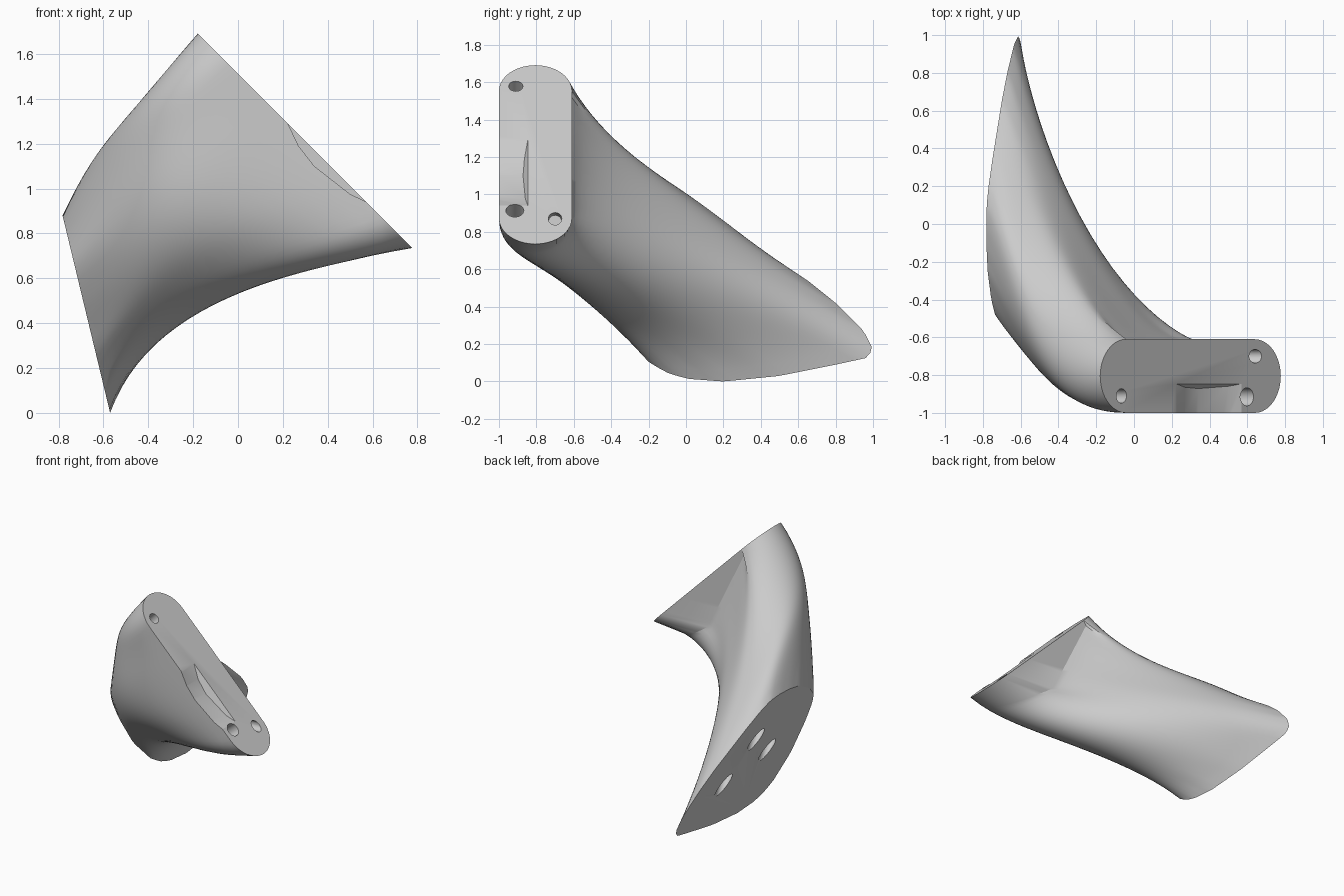
import bpy, bmesh, math
from mathutils import Vector

if "Cube" in bpy.data.objects:
    bpy.data.objects.remove(bpy.data.objects["Cube"])

grey = bpy.data.materials.new("plain_grey")
grey.use_nodes = True
grey.diffuse_color = (0.6, 0.6, 0.6, 1)
grey.node_tree.nodes["Principled BSDF"].inputs["Base Color"].default_value = (0.6, 0.6, 0.6, 1)

N, ROWS = 20, 22          # columns per side of the outline, rows along the sweep
UP = Vector((-1, 0, 1)).normalized()      # long direction of the rounded end plate
CENTER = Vector((0.299, -0.805, 1.213))
R, HALF = 0.195, 0.481


def make_object(name, bm):
    bmesh.ops.recalc_face_normals(bm, faces=bm.faces)
    mesh = bpy.data.meshes.new(name)
    bm.to_mesh(mesh)
    bm.free()
    mesh.materials.append(grey)
    obj = bpy.data.objects.new(name, mesh)
    bpy.context.collection.objects.link(obj)
    return obj


def resample(points, n):
    """n points evenly spaced along a polyline, without its last point."""
    pts = [Vector(p) for p in points]
    lengths = [(b - a).length for a, b in zip(pts, pts[1:])]
    out = []
    for i in range(n):
        d, k = sum(lengths) * i / n, 0
        while d > lengths[k]:
            d -= lengths[k]
            k += 1
        out.append(pts[k].lerp(pts[k + 1], d / lengths[k]))
    return out


def plate(along, y):
    return CENTER + UP * along + Vector((0, y, 0))


# Upper end: bottom arc, back side, top arc, front side
start = []
for i in range(N):
    a = math.pi * i / N
    start.append(plate(-HALF - R * math.sin(a), -R * math.cos(a)))
start += [plate(-HALF + 2 * HALF * i / N, R) for i in range(N)]
for i in range(N):
    a = math.pi * i / N
    start.append(plate(HALF + R * math.sin(a), R * math.cos(a)))
start += [plate(HALF - 2 * HALF * i / N, -R) for i in range(N)]

# Lower end outline as (y, z) on its slanted plane, in the same four runs
runs = [
    [(-.2, .105), (-.11, .05), (0, .015), (.2, 0), (.5, .03), (.8, .09), (.96, .125)],
    [(.96, .125), (1, .17), (.95, .27), (.8, .42), (.65, .54), (.5, .64)],
    [(.5, .64), (.35, .74), (.2, .83), (.1, .87), (0, .88), (-.12, .875), (-.25, .85)],
    [(-.25, .85), (-.4, .77), (-.48, .69), (-.49, .62), (-.45, .48), (-.35, .27), (-.2, .105)],
]


def foot(y, z):
    return Vector((-0.57 - 0.241 * z, y, z))


end = [foot(p.x, p.y) for run in runs for p in resample(run, N)]

# Sweep directions leaving the plate and reaching the foot, two keys per run
leave = [(-.58, 0, -.2), (-.45, .05, -.1), (-.3, .1, 0), (-.27, .17, -.17),
         (-.25, .2, -.3), (-.35, .05, -.4), (-.43, 0, -.38), (-.6, 0, -.4)]
arrive = [(-.2, .4, -.45), (-.15, .5, -.42), (-.1, .6, -.35), (-.15, .5, -.3),
          (-.2, .4, -.28), (-.2, .4, -.42), (-.22, .42, -.4), (-.33, .45, -.28)]


def keyed(keys, s):
    """Smooth closed curve through the keys."""
    k, t = int(2 * s), 2 * s - int(2 * s)
    a, b, c, d = (Vector(keys[(k + j) % len(keys)]) for j in (-1, 0, 1, 2))
    return b + 0.5 * t * (c - a + t * (2 * a - 5 * b + 4 * c - d + t * (3 * (b - c) + d - a)))


def column(i):
    s = i / N
    p = start[i]
    # flat panel behind the plate, ending in a slanted crease
    if s <= 1:
        p0 = p + Vector((-0.39 * s, 0, 0.01 * s - 0.16 * s * (1 - s)))
    elif s < 2:
        p0 = Vector((0.244, -0.61, 0.886)).lerp(Vector((-0.08, -0.61, 1.55)), s - 1)
    else:
        p0 = p
    p3 = end[i]
    p1, p2 = p0 + keyed(leave, s), p3 - keyed(arrive, s)
    pts = [p]
    for r in range(ROWS + 1):
        t = r / ROWS
        u = 1 - t
        pts.append(u**3 * p0 + 3 * u * u * t * p1 + 3 * u * t * t * p2 + t**3 * p3)
    return pts


points = [column(i) for i in range(4 * N)]
# Round the cross-sections, mostly midway between the two ends
for r in range(2, ROWS + 1):
    t = (r - 1) / ROWS
    weight = 8 * (t * (1 - t)) ** 2
    for _ in range(12):
        ring = [c[r] for c in points]
        for i, c in enumerate(points):
            average = (ring[i - 1] + ring[(i + 1) % len(ring)]) / 2
            c[r] = ring[i].lerp(average, weight)

bm = bmesh.new()
cols = [[bm.verts.new(p) for p in c] for c in points]
for a, b in zip(cols, cols[1:] + cols[:1]):
    for r in range(ROWS + 1):
        bm.faces.new((a[r], b[r], b[r + 1], a[r + 1]))
bm.faces.new([c[0] for c in cols])
bm.faces.new([c[-1] for c in cols])
bmesh.ops.remove_doubles(bm, verts=bm.verts, dist=0.0005)
body = make_object("curved_body", bm)


# Cutters
def rod(name, point, direction, radius, depth):
    bm = bmesh.new()
    bmesh.ops.create_cone(bm, cap_ends=True, segments=24, radius1=radius, radius2=radius, depth=2 * depth)
    obj = make_object(name, bm)
    obj.matrix_world = Vector(direction).to_track_quat('Z', 'Y').to_matrix().to_4x4()
    obj.location = point
    return obj


cutters = [
    rod("upper_hole", (-.07, -.91, 1.575), (1, 0, 1), .038, .12),
    rod("lower_front_hole", (.6, -.915, .915), (1, 0, .8), .048, .15),
    rod("lower_back_hole", (.645, -.7, .87), (1, 0, .1), .036, .17),
]
for y, z in ((.18, .585), (-.01, .425), (.48, .34)):
    cutters.append(rod("foot_hole", foot(y, z), (-.28, .75, -.53), .042, .28))

# Shallow notch with a drafted inner wall
bm = bmesh.new()
profile = [(.22, 1.295), (.27, 1.19), (.34, 1.1), (.5, .975), (.57, .942), (.7, 1.1), (.45, 1.4)]
face = bm.faces.new([bm.verts.new((x, -1.1, z)) for x, z in profile])
side = bmesh.ops.extrude_face_region(bm, geom=[face])["geom"]
for v in side:
    if isinstance(v, bmesh.types.BMVert):
        v.co.y = -0.846 + 0.35 * (v.co.x + v.co.z - 1.512)
cutters.append(make_object("edge_notch", bm))

bpy.context.view_layer.update()
bpy.ops.object.select_all(action='DESELECT')
body.select_set(True)
bpy.context.view_layer.objects.active = body
for c in cutters:
    m = body.modifiers.new("cut", 'BOOLEAN')
    m.operation, m.solver, m.object = 'DIFFERENCE', 'EXACT', c
    bpy.ops.object.modifier_apply(modifier=m.name)
for c in cutters:
    bpy.data.objects.remove(c)
bpy.ops.object.shade_smooth_by_angle(angle=math.radians(30))
